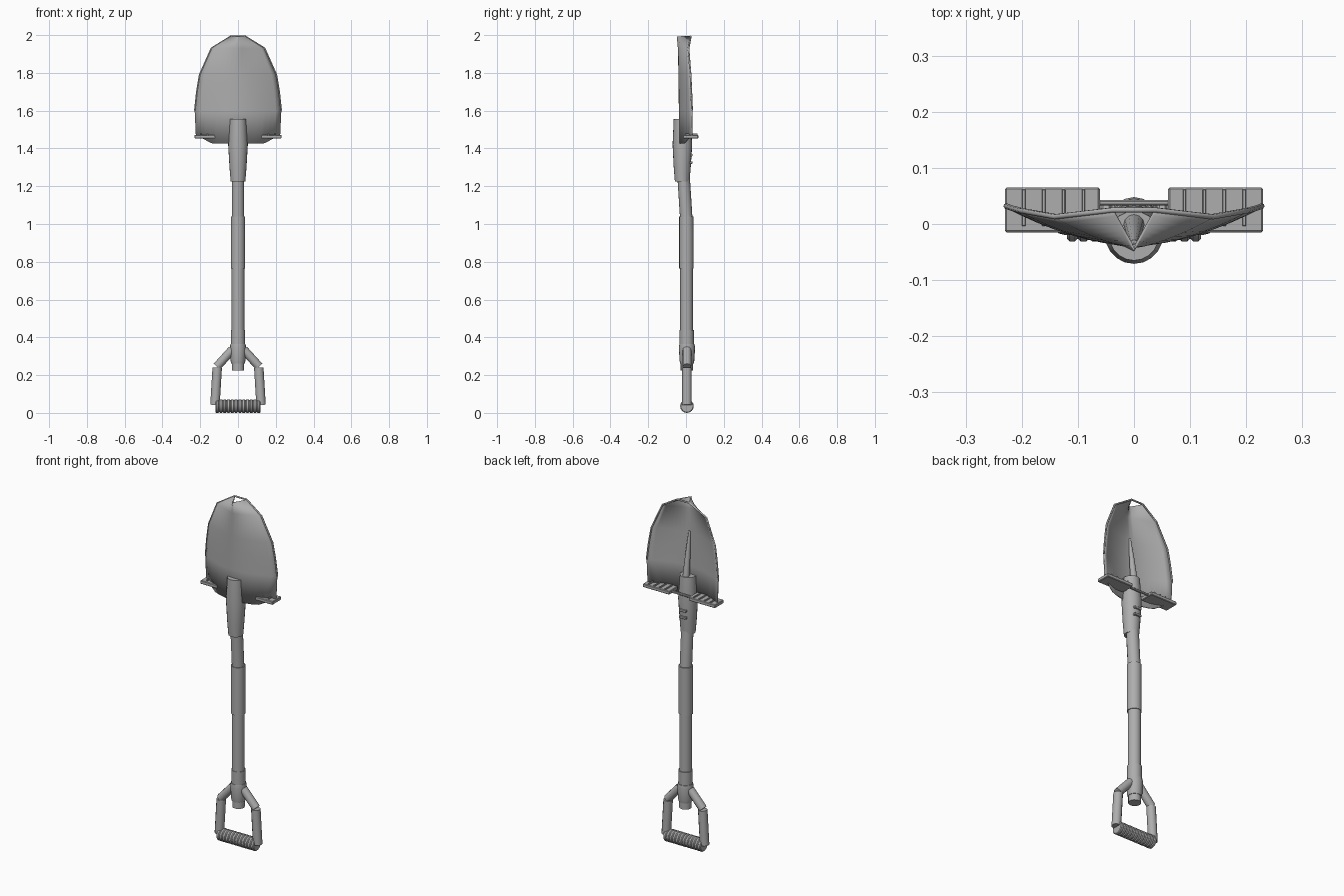
import bpy, bmesh, math
from mathutils import Vector

cube = bpy.data.objects.get("Cube")
if cube:
    bpy.data.objects.remove(cube, do_unlink=True)

steel = bpy.data.materials.new("grey_steel")
steel.use_nodes = True
grey = (0.42, 0.42, 0.42, 1)
steel.diffuse_color = grey
steel.node_tree.nodes["Principled BSDF"].inputs["Base Color"].default_value = grey


def finish(name, bm, angle=35):
    mesh = bpy.data.meshes.new(name)
    bmesh.ops.recalc_face_normals(bm, faces=bm.faces)
    bm.to_mesh(mesh)
    bm.free()
    mesh.materials.append(steel)
    obj = bpy.data.objects.new(name, mesh)
    bpy.context.collection.objects.link(obj)
    bpy.ops.object.select_all(action='DESELECT')
    bpy.context.view_layer.objects.active = obj
    obj.select_set(True)
    bpy.ops.object.shade_smooth_by_angle(angle=math.radians(angle))
    return obj


def tube(name, rings, sides=16):
    """Capped tube through rings of (centre, radius)."""
    bm = bmesh.new()
    axis = Vector(rings[-1][0]) - Vector(rings[0][0])
    turn = Vector((0, 0, 1)).rotation_difference(axis)
    loops = []
    for centre, r in rings:
        loops.append([bm.verts.new(Vector(centre) + turn @ Vector(
            (r * math.cos(a), r * math.sin(a), 0)))
            for a in (i * math.tau / sides for i in range(sides))])
    for a, b in zip(loops, loops[1:]):
        for i in range(sides):
            j = (i + 1) % sides
            bm.faces.new((a[i], a[j], b[j], b[i]))
    bm.faces.new(loops[0])
    bm.faces.new(loops[-1])
    return finish(name, bm)


def box(name, lo, hi, bevel=0.003):
    bm = bmesh.new()
    bmesh.ops.create_cube(bm, size=1)
    for v in bm.verts:
        v.co = [(a + b) / 2 + c * (b - a) for a, b, c in zip(lo, hi, v.co)]
    bmesh.ops.bevel(bm, geom=bm.edges[:], offset=bevel, segments=1, affect='EDGES')
    return finish(name, bm)


# Blade: rows of half width, edge z, centre z, edge y, centre y, curve power
rows = [
    (0.222, 1.47, 1.425, 0.032, -0.035, 1.8),
    (0.228, 1.60, 1.60, 0.032, -0.035, 1.8),
    (0.217, 1.70, 1.70, 0.028, -0.036, 1.8),
    (0.202, 1.79, 1.79, 0.024, -0.037, 1.7),
    (0.140, 1.93, 1.93, 0.013, -0.040, 1.4),
    (0.038, 1.993, 1.993, 0.025, -0.046, 1.0),
]
cols = 16
bm = bmesh.new()
grid = []
for w, ze, zc, ye, yc, p in rows:
    line = []
    for i in range(cols + 1):
        t = 2 * i / cols - 1
        s = abs(t)
        rise = max(0, (s - 0.6) / 0.4)
        line.append(bm.verts.new((w * t, yc + (ye - yc) * s ** p, zc + (ze - zc) * rise)))
    grid.append(line)
for a, b in zip(grid, grid[1:]):
    for i in range(cols):
        bm.faces.new((a[i], a[i + 1], b[i + 1], b[i]))
blade = finish("blade", bm, 40)
solid = blade.modifiers.new("thickness", 'SOLIDIFY')
solid.thickness = 0.006
solid.offset = 0

# Rolled rim along the upper edges, bridging the folded tip
edge = [(w, ye, ze) for w, ze, zc, ye, yc, p in rows[1:]]
path = [(-x, y, z) for x, y, z in edge] + edge[::-1]
curve = bpy.data.curves.new("blade_rim", 'CURVE')
curve.dimensions = '3D'
curve.bevel_depth = 0.005
curve.bevel_resolution = 1
curve.use_fill_caps = True
spline = curve.splines.new('POLY')
spline.points.add(len(path) - 1)
for pt, co in zip(spline.points, path):
    pt.co = (*co, 1)
curve.materials.append(steel)
bpy.context.collection.objects.link(bpy.data.objects.new("blade_rim", curve))

# Socket and the stiffening spike on the back of the blade
tube("socket", [((0, -0.020, 1.225), 0.039), ((0, -0.020, 1.30), 0.045),
                ((0, -0.019, 1.42), 0.052), ((0, -0.021, 1.555), 0.044)], 20)
tube("back_spike", [((0, 0.005, 1.50), 0.021), ((0, -0.015, 1.66), 0.014),
                    ((0, -0.034, 1.80), 0.006)], 12)
for i, z in enumerate((1.318, 1.358)):
    box(f"socket_tab_{i}", (-0.022, 0.015, z), (0.022, 0.034, z + 0.014), 0.002)

# Foot rests with raised ribs
for side, s in (("left", 1), ("right", -1)):
    xs = sorted((s * 0.061, s * 0.23))
    box(f"{side}_foot_rest", (xs[0], -0.015, 1.452), (xs[1], 0.065, 1.472))
    for i in range(4):
        x = s * (0.09 + 0.0355 * i)
        box(f"{side}_rib_{i}", (x - 0.003, -0.004, 1.468), (x + 0.003, 0.062, 1.48), 0.001)
box("rest_bar", (-0.065, 0.033, 1.455), (0.065, 0.043, 1.468))

# Shaft, slightly leaning between sleeve and socket
tube("upper_shaft", [((0, 0.002, 1.02), 0.033), ((0, -0.012, 1.24), 0.033)])
tube("sleeve", [((0, 0.002, 0.765), 0.038), ((0, 0.002, 1.04), 0.038)])
tube("lower_shaft", [((0, 0.003, 0.40), 0.034), ((0, 0.003, 0.78), 0.034)])
tube("shaft_collar", [((0, 0.004, 0.36), 0.038), ((0, 0.004, 0.44), 0.038)])
tube("handle_hub", [((0, 0.005, 0.262), 0.036), ((0, 0.005, 0.275), 0.039),
                    ((0, 0.005, 0.345), 0.043), ((0, 0.005, 0.365), 0.040)])
tube("shaft_end", [((0, 0.005, 0.225), 0.033), ((0, 0.005, 0.27), 0.033)])

# Forked handle arms
for side, s in (("left", 1), ("right", -1)):
    tube(f"{side}_fork", [((s * 0.03, 0.005, 0.335), 0.023),
                          ((s * 0.112, 0.005, 0.245), 0.023)], 12)
    tube(f"{side}_arm", [((s * 0.110, 0.005, 0.24), 0.025),
                         ((s * 0.122, 0.005, 0.042), 0.025)], 12)

# Ridged grip
ridges = 12
rings = []
for i in range(ridges):
    x = -0.12 + 0.24 * i / ridges
    rings += [((x + d, 0.005, 0.036), r)
              for d, r in ((0.001, 0.032), (0.005, 0.036), (0.015, 0.036), (0.019, 0.032))]
tube("grip", rings, 16)
